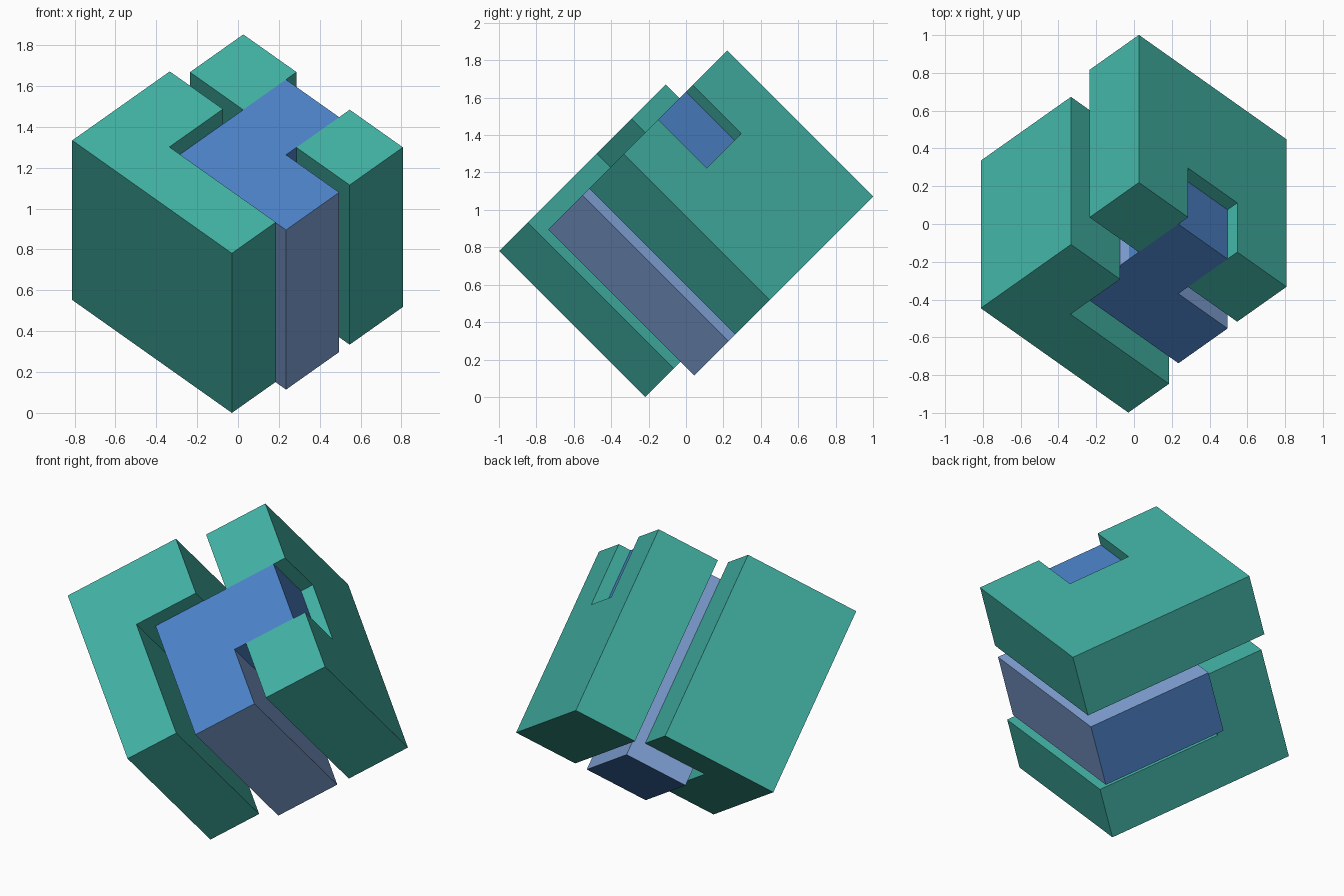
import bpy, bmesh
from mathutils import Vector

if "Cube" in bpy.data.objects:
    bpy.data.objects.remove(bpy.data.objects["Cube"])

# Tilted frame of the puzzle: u, v, w directions and its lowest corner
R = 0.5 ** 0.5
U, V, W = Vector((-R, .5, .5)), Vector((R, .5, .5)), Vector((0, -R, R))
ORIGIN = Vector((-0.03, -0.217, 0.0))

UNIT = 0.3683            # one third of the cube
SIDE = 3 * UNIT
LOW = -0.104             # slide of the inner pieces along w


def material(name, rgb):
    lin = [((c / 255 + .055) / 1.055) ** 2.4 for c in rgb]
    m = bpy.data.materials.new(name)
    m.diffuse_color = (*lin, 1)
    m.use_nodes = True
    m.node_tree.nodes["Principled BSDF"].inputs["Base Color"].default_value = m.diffuse_color
    return m


green = material("teal green", (66, 178, 164))
blue = material("blue", (76, 130, 200))
slate = material("pale slate blue", (130, 164, 217))


def prism(name, profile, a, b, along, start, end, mats, cap_index=0):
    """Extrude a profile drawn on axes a, b; end caps may use another colour."""
    bm = bmesh.new()
    rings = [[bm.verts.new(ORIGIN + a * p + b * q + along * t) for p, q in profile]
             for t in (start, end)]
    for ring in rings:
        bm.faces.new(ring).material_index = cap_index
    n = len(profile)
    for i in range(n):
        j = (i + 1) % n
        bm.faces.new((rings[0][i], rings[0][j], rings[1][j], rings[1][i]))
    bmesh.ops.recalc_face_normals(bm, faces=bm.faces)
    mesh = bpy.data.meshes.new(name)
    bm.to_mesh(mesh)
    bm.free()
    for m in mats:
        mesh.materials.append(m)
    ob = bpy.data.objects.new(name, mesh)
    bpy.context.collection.objects.link(ob)
    return ob


def rect(p0, p1, q0, q1):
    return [(p0, q0), (p1, q0), (p1, q1), (p0, q1)]


# L-shaped outer piece
prism("left_piece",
      [(0, 0), (SIDE, 0), (SIDE, .675), (2 * UNIT, .675), (2 * UNIT, .304), (0, .304)],
      U, V, W, 0, SIDE, [green])

# Slab with a notch in its top edge
top = LOW + SIDE
prism("right_piece",
      [(0, LOW), (SIDE, LOW), (SIDE, top), (2 * UNIT, top), (2 * UNIT, top - UNIT),
       (UNIT, top - UNIT), (UNIT, top), (0, top)],
      U, W, V, .815, 1.184, [green])

# Middle bar, slate sides with blue ends
prism("middle_bar", rect(0, 2 * UNIT, .375, .743),
      U, V, W, LOW, top, [slate, blue], 1)

# Blue key reaching from the bar into the notch
prism("middle_key", rect(UNIT, 2 * UNIT, .743, 1.111),
      U, V, W, top - UNIT, top, [blue])
